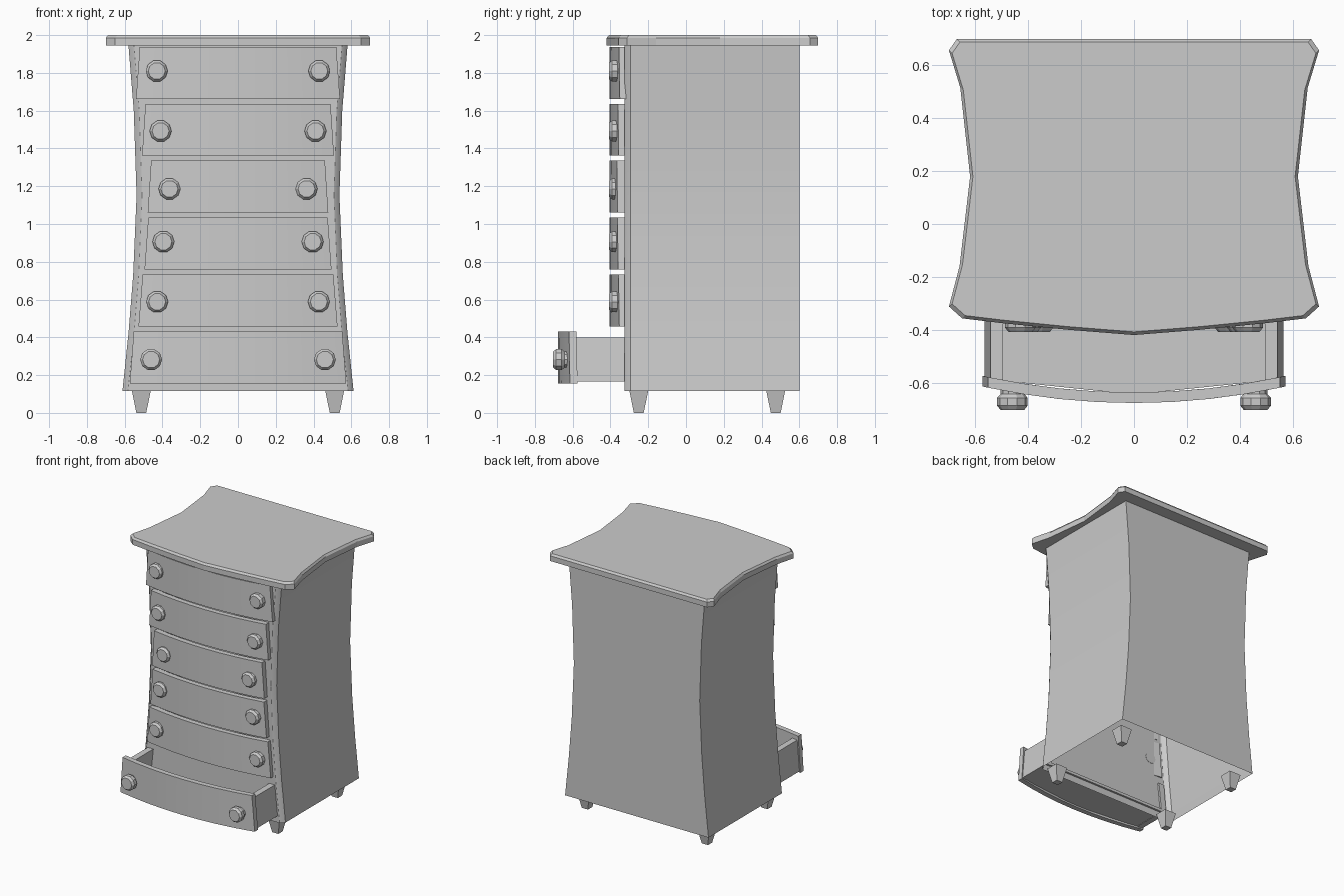
import bpy
import bmesh
from math import cos, sin, tau, radians

cube = bpy.data.objects.get("Cube")
if cube:
    bpy.data.objects.remove(cube)

grey = bpy.data.materials.new("plain_grey")
grey.use_nodes = True
grey.diffuse_color = (0.6, 0.6, 0.6, 1)
grey.node_tree.nodes["Principled BSDF"].inputs["Base Color"].default_value = (0.6, 0.6, 0.6, 1)


def loft(name, rings, bottom=True, top=True, smooth=None):
    """Skin a stack of equal, counter-clockwise rings, lowest first."""
    bm = bmesh.new()
    rows = [[bm.verts.new(p) for p in ring] for ring in rings]
    n = len(rows[0])
    for low, high in zip(rows, rows[1:]):
        for j in range(n):
            k = (j + 1) % n
            bm.faces.new((low[j], low[k], high[k], high[j]))
    if bottom:
        bm.faces.new(rows[0][::-1])
    if top:
        bm.faces.new(rows[-1])
    mesh = bpy.data.meshes.new(name)
    bm.to_mesh(mesh)
    bm.free()
    mesh.materials.append(grey)
    obj = bpy.data.objects.new(name, mesh)
    bpy.context.collection.objects.link(obj)
    if smooth:
        bpy.ops.object.select_all(action='DESELECT')
        obj.select_set(True)
        bpy.context.view_layer.objects.active = obj
        bpy.ops.object.shade_smooth_by_angle(angle=radians(smooth))
    return obj


def rect(x0, x1, y0, y1, z):
    return [(x0, y0, z), (x1, y0, z), (x1, y1, z), (x0, y1, z)]


# Waisted cabinet shell, open underneath, with chamfered front corners
def body_ring(w, z):
    half = [(w - 0.03, -0.325), (w - 0.015, -0.315), (w, -0.295), (w, 0.6)]
    return [(x, y, z) for x, y in half] + [(-x, y, z) for x, y in half[::-1]]


waist = [(0.612, 0.115), (0.58, 0.42), (0.555, 0.73), (0.537, 1.15), (0.552, 1.6), (0.58, 1.946)]
loft("cabinet_body", [body_ring(w, z) for w, z in waist], bottom=False, smooth=20)

# Shaped top board with a narrow bevel on its upper edge
half_top = [(0, -0.42), (0.25, -0.4), (0.5, -0.375), (0.65, -0.357), (0.7, -0.312),
            (0.66, -0.16), (0.62, 0.18), (0.657, 0.515), (0.7, 0.657), (0.67, 0.7)]
outline = half_top + [(-x, y) for x, y in half_top[:0:-1]]


def top_ring(inset, z):
    sx, sy = 1 - inset / 0.7, 1 - inset / 0.56
    return [(x * sx, 0.14 + (y - 0.14) * sy, z) for x, y in outline]


loft("top_board", [top_ring(0, 1.945), top_ring(0, 1.985), top_ring(0.012, 2.0)])

# Tapered feet
for sx, side in ((1, "left"), (-1, "right")):
    for y, end in ((-0.25, "front"), (0.475, "back")):
        loft(f"{end}_{side}_foot",
             [rect(sx * 0.512 - r, sx * 0.512 + r, y - r, y + r, z)
              for r, z in ((0.026, 0), (0.05, 0.118))])


# Bowed drawer front, wider at its lower edge
def bow_ring(w, y, z, steps=8):
    xs = [w * (2 * i / steps - 1) for i in range(steps + 1)]
    front = [(x, y + 0.19 * x * x, z) for x in xs]
    return front + [(x, fy + 0.04, z) for x, fy, _ in front[::-1]]


# Ten-sided knob with bevelled rims
def knob(name, x, y, z):
    rings = []
    for r, depth in ((0.045, 0), (0.058, 0.016), (0.058, 0.045), (0.045, 0.06), (0.045, 0.085)):
        rings.append([(x + r * cos(tau * i / 10), y + depth, z + r * sin(tau * i / 10))
                      for i in range(10)])
    loft(name, rings[::-1])


# Drawers from top to bottom: upper half width, lower half width, knob x, knob height
drawers = [(0.52, 0.54, 0.43, 1.81), (0.49, 0.508, 0.41, 1.492), (0.46, 0.478, 0.363, 1.186),
           (0.475, 0.495, 0.395, 0.906), (0.505, 0.527, 0.428, 0.588), (0.552, 0.573, 0.46, 0.282)]
for i, (wt, wb, kx, kz) in enumerate(drawers):
    opened = i == len(drawers) - 1
    y = -0.677 if opened else -0.406
    z = 1.663 - 0.3015 * i
    loft(f"drawer_front_{i + 1}", [bow_ring(wb, y, z), bow_ring(wt, y, z + 0.275)], smooth=20)
    for s, side in ((1, "left"), (-1, "right")):
        knob(f"drawer_{i + 1}_{side}_knob", s * kx, -0.703 if opened else -0.408, kz)

# Box of the open bottom drawer
for s, side in ((1, "left"), (-1, "right")):
    rings = []
    for inner, outer, z in ((0.52, 0.565, 0.165), (0.495, 0.542, 0.398)):
        x0, x1 = sorted((s * inner, s * outer))
        rings.append(rect(x0, x1, -0.59, -0.31, z))
    loft(f"open_drawer_{side}_wall", rings)

floor_w = 0.53
loft("open_drawer_floor",
     [[(-floor_w, -0.59, z), (0, -0.645, z), (floor_w, -0.59, z), (floor_w, -0.31, z),
       (-floor_w, -0.31, z)] for z in (0.168, 0.19)])
